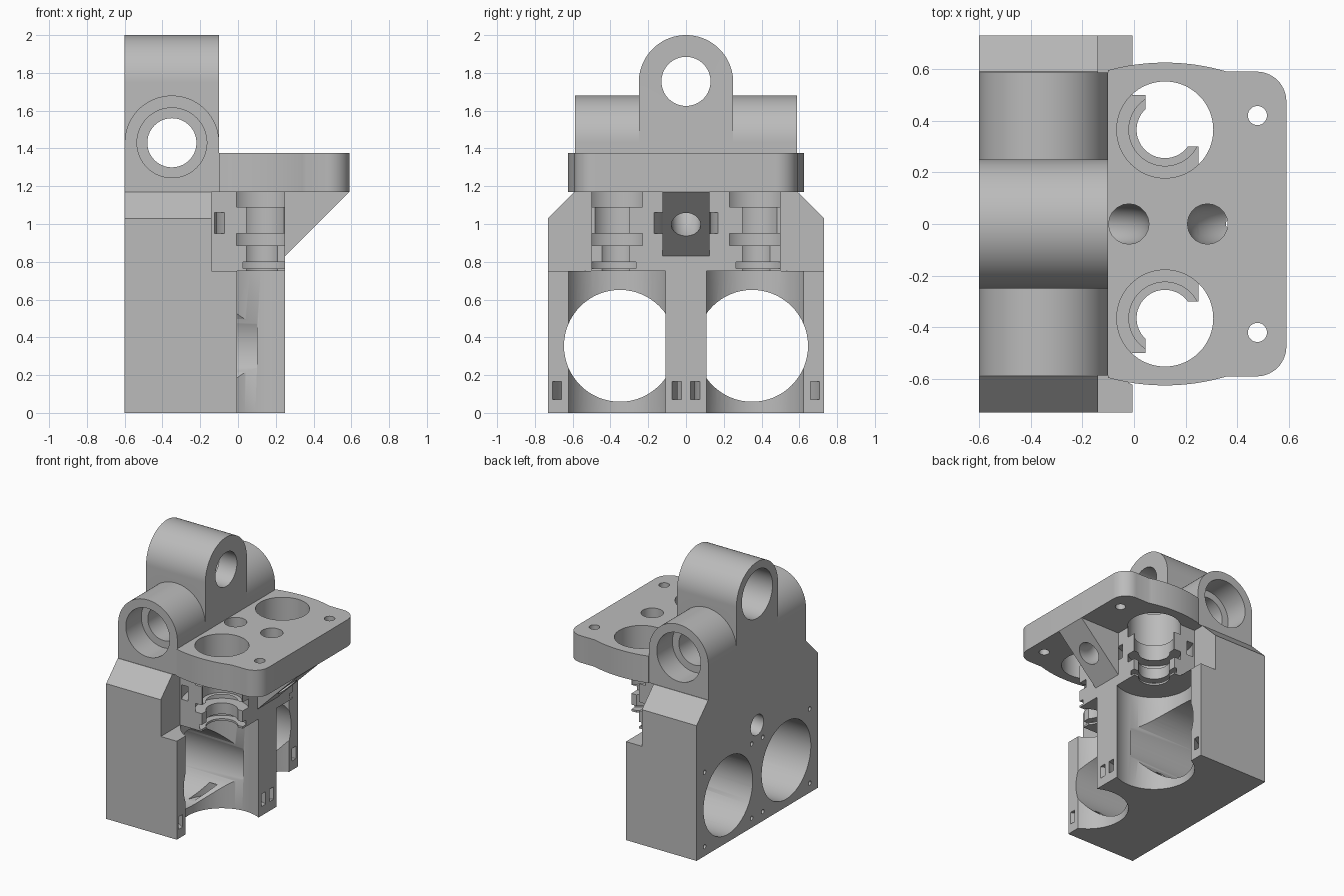
import bpy, bmesh
from math import sin, cos, pi, sqrt, radians

cube = bpy.data.objects.get("Cube")
if cube:
    bpy.data.objects.remove(cube, do_unlink=True)

grey = bpy.data.materials.new("plain grey")
grey.use_nodes = True
grey.diffuse_color = (0.5, 0.5, 0.5, 1)
grey.node_tree.nodes["Principled BSDF"].inputs["Base Color"].default_value = (0.5, 0.5, 0.5, 1)

PLACE = {"x": lambda a, b, t: (t, a, b),
         "y": lambda a, b, t: (a, t, b),
         "z": lambda a, b, t: (a, b, t)}


def prism(name, outline, axis, lo, hi):
    """Extrude a flat outline along an axis."""
    bm = bmesh.new()
    face = bm.faces.new([bm.verts.new(PLACE[axis](a, b, lo)) for a, b in outline])
    ext = bmesh.ops.extrude_face_region(bm, geom=[face])
    moved = [v for v in ext["geom"] if isinstance(v, bmesh.types.BMVert)]
    bmesh.ops.translate(bm, verts=moved, vec=PLACE[axis](0, 0, hi - lo))
    bmesh.ops.recalc_face_normals(bm, faces=bm.faces)
    mesh = bpy.data.meshes.new(name)
    bm.to_mesh(mesh)
    bm.free()
    mesh.materials.append(grey)
    ob = bpy.data.objects.new(name, mesh)
    bpy.context.collection.objects.link(ob)
    return ob


def arc(a, b, r, start=0, end=360, n=64):
    return [(a + r * cos(radians(start + (end - start) * i / n)),
             b + r * sin(radians(start + (end - start) * i / n))) for i in range(n + 1)]


def rod(a, b, r, axis, lo, hi):
    return prism("cutter", arc(a, b, r)[:-1], axis, lo, hi)


def combine(ob, tool, mode="DIFFERENCE", keep=False):
    """Apply a boolean and discard the tool."""
    mod = ob.modifiers.new("bool", "BOOLEAN")
    mod.operation, mod.solver, mod.object = mode, "EXACT", tool
    bpy.context.view_layer.objects.active = ob
    bpy.ops.object.modifier_apply(modifier=mod.name)
    if not keep:
        bpy.data.objects.remove(tool, do_unlink=True)


def mirrored(half):
    """Complete a plan outline across y = 0."""
    return half + [(x, -y) for x, y in reversed(half)]


def tube(points, r):
    """Round channel cutter along a path in the middle plane."""
    curve = bpy.data.curves.new("channel", "CURVE")
    curve.dimensions = "3D"
    curve.bevel_depth, curve.bevel_resolution, curve.use_fill_caps = r, 8, True
    spline = curve.splines.new("POLY")
    spline.points.add(len(points) - 1)
    for p, (x, z) in zip(spline.points, points):
        p.co = (x, 0, z, 1)
    ob = bpy.data.objects.new("channel", curve)
    bpy.context.collection.objects.link(ob)
    bpy.context.view_layer.update()
    mesh = bpy.data.meshes.new_from_object(ob.evaluated_get(bpy.context.evaluated_depsgraph_get()))
    bpy.data.objects.remove(ob, do_unlink=True)
    bm = bmesh.new()
    bm.from_mesh(mesh)
    bmesh.ops.remove_doubles(bm, verts=bm.verts, dist=0.0001)
    bmesh.ops.recalc_face_normals(bm, faces=bm.faces)
    bm.to_mesh(mesh)
    bm.free()
    cutter = bpy.data.objects.new("channel", mesh)
    bpy.context.collection.objects.link(cutter)
    return cutter


BX, BY = 0.12, 0.365    # centre of each socket
DECK = 1.17             # underside of the plate
TOP = 1.375
SIDES = (-1, 1)

# Duct body: lower half, narrower socket block above, chamfered shoulders
body = prism("duct_body", mirrored([(-0.6, 0.73), (-0.005, 0.73), (-0.005, 0.2), (0.25, 0.2)]),
             "z", 0, 0.75)
upper = prism("upper", mirrored([(-0.6, 0.73), (-0.14, 0.73), (-0.14, 0.5), (0.045, 0.5),
                                 (0.045, 0.3), (0.25, 0.3)]), "z", 0.75, DECK)
combine(body, upper, "UNION")
for s in SIDES:
    combine(body, prism("cutter", [(s * 0.57, 1.19), (s * 0.75, 1.01), (s * 0.75, 1.19)],
                        "x", -0.7, 0))
    # Upright cavity and round air inlet
    combine(body, rod(BX, s * BY, 0.287, "z", -0.1, 0.75))
    combine(body, rod(s * 0.35, 0.355, 0.296, "x", -0.7, 0.1))
    # Stepped socket
    for r, lo, hi in ((0.11, 0.7, 1.3), (0.14, 0.95, 1.3), (0.187, 1.09, 1.3),
                      (0.187, 0.885, 0.95), (0.165, 0.765, 0.8)):
        combine(body, rod(BX, s * BY, r, "z", lo, hi))
    # Curved strap channels
    for r, lo, hi in ((0.235, 0.95, 1.06), (0.32, 0.07, 0.165)):
        ring = rod(BX, s * BY, r + 0.045, "z", lo, hi)
        combine(ring, rod(BX, s * BY, r, "z", lo - 0.1, hi + 0.1))
        combine(body, ring)
    # Screw holes around each inlet
    for dy in SIDES:
        for dz in SIDES:
            combine(body, rod(s * 0.35 + dy * 0.283, 0.355 + dz * 0.283, 0.016, "x", -0.7, -0.45))

# Top plate with bulging sides and rounded front corners
bulge = 0.84
half = [(x, sqrt(bulge ** 2 - (x - BX) ** 2) - bulge + 0.625)
        for x in [-0.1 + 0.46 * i / 24 for i in range(25)]]
half += list(reversed(arc(0.475, 0.475, 0.115, 0, 90, 14)))
plate = prism("top_plate", mirrored(half), "z", DECK, TOP)
for s in SIDES:
    combine(plate, rod(BX, s * BY, 0.187, "z", 1, 1.5))
    combine(plate, rod(0.478, s * 0.42, 0.037, "z", 1, 1.5))

# Gusset under the plate
gusset = prism("gusset", [(0.25, 0.83), (0.25, DECK), (0.59, DECK)], "y", -0.125, 0.125)

# Bent channels: one leaves at the back, one through the gusset
bends = []
for x0, xc, drop in ((-0.02, -0.66, 0.415), (0.285, 0.5, 0.19)):
    path = [(x0, 1.5), (x0, 1.3)]
    path += [(xc + (x0 - xc) * cos(t), DECK - drop * sin(t))
             for t in [pi / 2 * i / 24 for i in range(25)]]
    path.append((xc + (xc - x0) * 0.5, DECK - drop))
    bends.append(tube(path, 0.078))
rear, front = bends
combine(body, rear, keep=True)
combine(plate, rear)
combine(gusset, front, keep=True)
combine(body, front, keep=True)
combine(plate, front)

# Hinge: tall knuckle along x joined with a crossing tube along y
hinge = prism("hinge_knuckles", [(0.25, DECK)] + arc(0, 1.75, 0.25, 0, 180) + [(-0.25, DECK)],
              "x", -0.6, -0.1)
cross = prism("cross", [(-0.1, DECK)] + arc(-0.35, 1.43, 0.25, 0, 180) + [(-0.6, DECK)],
              "y", -0.587, 0.587)
combine(hinge, cross, "UNION")
combine(hinge, rod(0, 1.755, 0.13, "x", -0.7, 0))
combine(hinge, rod(0, 1.755, 0.185, "x", -0.7, -0.25))
combine(hinge, rod(-0.35, 1.43, 0.13, "y", -0.7, 0.7))
for s in SIDES:
    combine(hinge, rod(-0.35, 1.43, 0.185, "y", min(s * 0.4, s * 0.7), max(s * 0.4, s * 0.7)))

# Finish
bpy.ops.object.select_all(action="DESELECT")
for ob in (body, plate, gusset, hinge):
    ob.data.materials.clear()
    ob.data.materials.append(grey)
    for p in ob.data.polygons:
        p.material_index = 0
    ob.select_set(True)
bpy.context.view_layer.objects.active = body
bpy.ops.object.shade_smooth_by_angle(angle=radians(30))
